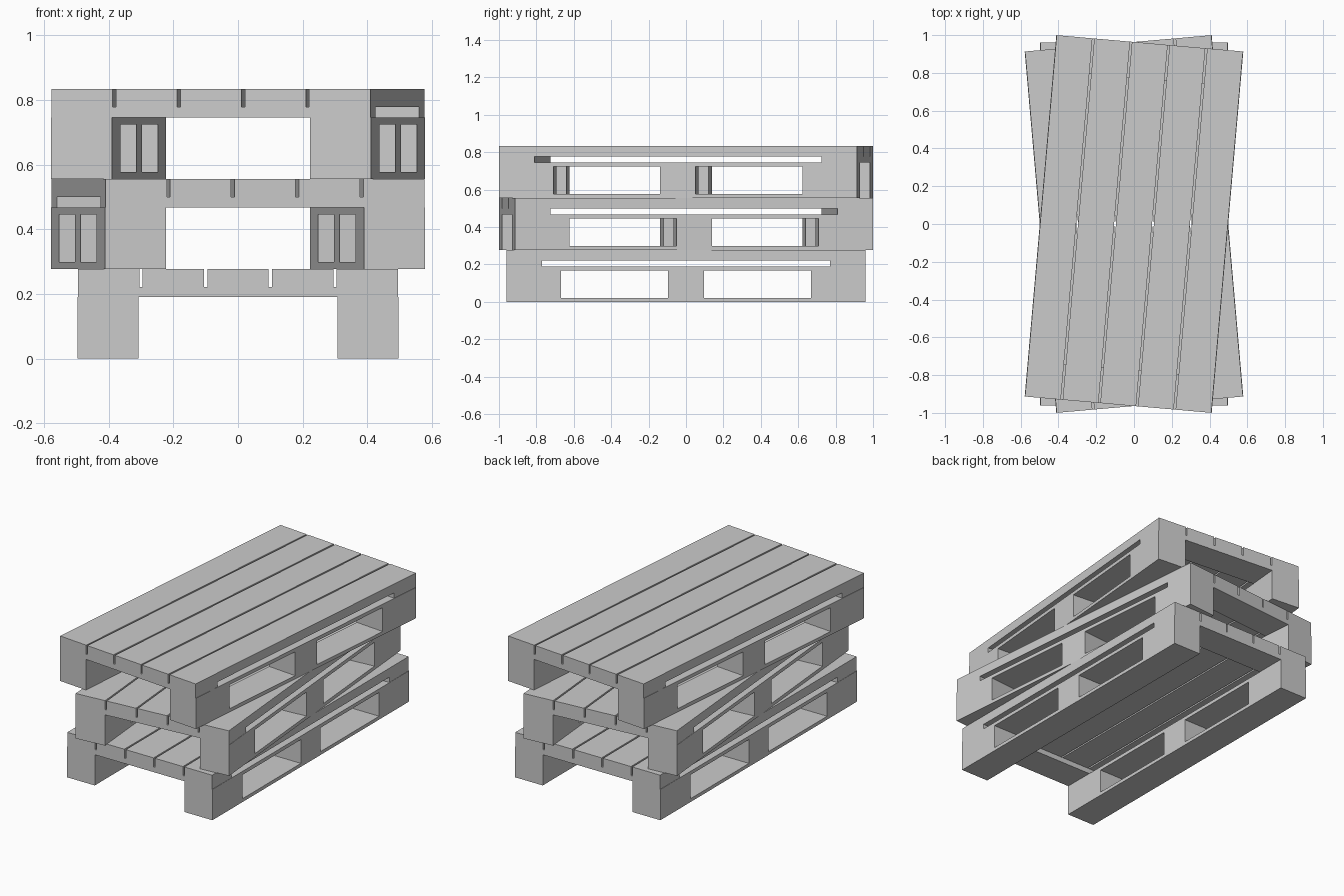
import bpy, bmesh, math
from mathutils import Matrix, Vector

if "Cube" in bpy.data.objects:
    bpy.data.objects.remove(bpy.data.objects["Cube"])

H = 0.278  # height of one pallet


def boxes_object(name, boxes, z, angle):
    """One object made of boxes given as (min corner, max corner)."""
    bm = bmesh.new()
    for lo, hi in boxes:
        lo, hi = Vector(lo), Vector(hi)
        m = Matrix.Translation((lo + hi) / 2) @ Matrix.Diagonal((*(hi - lo), 1))
        bmesh.ops.create_cube(bm, size=1, matrix=m)
    mesh = bpy.data.meshes.new(name)
    bm.to_mesh(mesh)
    bm.free()
    ob = bpy.data.objects.new(name, mesh)
    ob.location.z = z
    ob.rotation_euler.z = math.radians(angle)
    bpy.context.collection.objects.link(ob)


def pallet(label, z, angle):
    # five deck planks with narrow gaps
    deck = [((c - 0.095, -0.96, 0.222), (c + 0.095, 0.96, H))
            for c in (-0.4, -0.2, 0, 0.2, 0.4)]
    boxes_object(label + "_deck_planks", deck, z, angle)

    # cross planks under both ends of the deck
    cross = [((-0.495, y, 0.19), (0.495, y + 0.19, 0.222)) for y in (-0.96, 0.77)]
    boxes_object(label + "_cross_planks", cross, z, angle)

    # two runners: lower skid, three blocks, upper stringer
    for side, x in (("left", -0.497), ("right", 0.307)):
        x2 = x + 0.19
        rails = [((x, -0.96, 0), (x2, 0.96, 0.021)),
                 ((x, -0.96, 0.168), (x2, 0.96, 0.19))]
        blocks = [((x, a, 0.021), (x2, b, 0.168))
                  for a, b in ((-0.96, -0.668), (-0.095, 0.095), (0.668, 0.96))]
        boxes_object(f"{label}_{side}_rails", rails, z, angle)
        boxes_object(f"{label}_{side}_blocks", blocks, z, angle)


# stack of three pallets, the upper two twisted opposite ways
pallet("bottom_pallet", 0, 0)
pallet("middle_pallet", H, 5)
pallet("top_pallet", 2 * H, -5)
